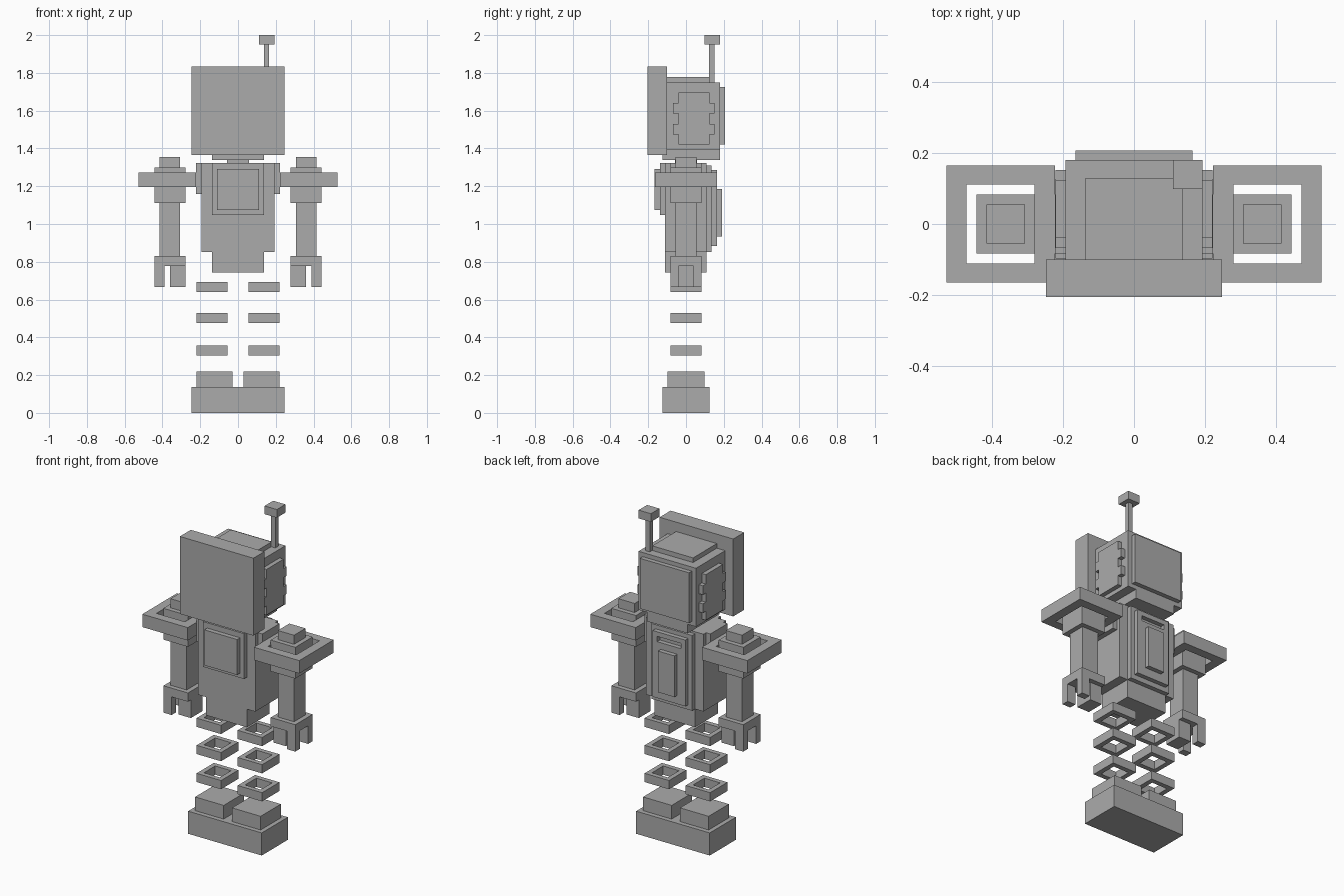
import bpy, bmesh

if "Cube" in bpy.data.objects:
    bpy.data.objects.remove(bpy.data.objects["Cube"])

grey = bpy.data.materials.new("robot_grey")
grey.diffuse_color = (0.41, 0.41, 0.41, 1)
grey.use_nodes = True
grey.node_tree.nodes["Principled BSDF"].inputs["Base Color"].default_value = grey.diffuse_color


def finish(name, bm):
    bmesh.ops.recalc_face_normals(bm, faces=bm.faces)
    mesh = bpy.data.meshes.new(name)
    bm.to_mesh(mesh)
    bm.free()
    mesh.materials.append(grey)
    ob = bpy.data.objects.new(name, mesh)
    bpy.context.collection.objects.link(ob)
    return ob


def add_box(bm, x, y, z):
    """Box between the (min, max) pairs x, y and z."""
    verts = bmesh.ops.create_cube(bm, size=1)["verts"]
    for v in verts:
        v.co = [a + (b - a) * (c + 0.5) for (a, b), c in zip((x, y, z), v.co)]


def box(name, x, y, z):
    bm = bmesh.new()
    add_box(bm, x, y, z)
    return finish(name, bm)


def boxes(name, parts):
    bm = bmesh.new()
    for p in parts:
        add_box(bm, *p)
    return finish(name, bm)


def ring(name, outer, inner, depth, axis="z"):
    """Rectangular frame; outer and inner are (u0, u1, v0, v1)."""
    bm = bmesh.new()
    loops = []
    for u0, u1, v0, v1 in (outer, inner):
        for d in depth:
            pts = [(u0, v0), (u1, v0), (u1, v1), (u0, v1)]
            loops.append([bm.verts.new((u, v, d) if axis == "z" else (u, d, v)) for u, v in pts])
    o0, o1, i0, i1 = loops
    for a, b in ((o0, o1), (o1, i1), (i1, i0), (i0, o0)):
        for k in range(4):
            j = (k + 1) % 4
            bm.faces.new((a[k], a[j], b[j], b[k]))
    return finish(name, bm)


def sym(w):
    return (-w, w)


def side(s, a, b):
    return tuple(sorted((s * a, s * b)))


# Head
box("face_screen", sym(0.247), (-0.205, -0.10), (1.365, 1.835))
box("head", sym(0.193), (-0.10, 0.18), (1.395, 1.75))
box("head_cap", sym(0.137), (-0.10, 0.128), (1.75, 1.778))
box("head_back_plate", sym(0.165), (0.18, 0.207), (1.42, 1.725))
box("jaw", sym(0.137), (-0.125, 0.18), (1.34, 1.395))
box("neck", sym(0.057), sym(0.057), (1.30, 1.34))
box("antenna_rod", (0.137, 0.165), (0.123, 0.151), (1.75, 1.95))
box("antenna_tip", (0.11, 0.192), (0.098, 0.18), (1.95, 2.0))

# Torso
box("torso", sym(0.193), (-0.11, 0.108), (0.853, 1.322))
box("pelvis", sym(0.137), (-0.11, 0.108), (0.743, 0.853))
box("chest_panel", sym(0.137), (-0.138, -0.11), (1.047, 1.322))
box("chest_inner_panel", sym(0.11), (-0.166, -0.138), (1.075, 1.29))
box("back_plate", sym(0.137), (0.108, 0.136), (0.853, 1.31))
box("back_panel", sym(0.11), (0.136, 0.163), (0.883, 1.21))
ring("back_vent", (-0.11, 0.11, 1.21, 1.285), (-0.08, 0.08, 1.225, 1.257), (0.136, 0.163), "y")
box("back_inner_panel", sym(0.055), (0.163, 0.19), (0.935, 1.185))

for s, label in ((-1, "left"), (1, "right")):
    # Ear plate with tabs
    ear_x = side(s, 0.193, 0.22)
    tabs = [(ear_x, (-0.068, 0.152), z) for z in ((1.585, 1.64), (1.475, 1.53))]
    boxes(label + "_ear", [(ear_x, (-0.04, 0.124), (1.42, 1.697))] + tabs)

    # Shoulder and arm
    box(label + "_shoulder_joint", side(s, 0.193, 0.222), sym(0.083), (1.16, 1.322))
    ring(label + "_shoulder_ring", side(s, 0.222, 0.527) + (-0.165, 0.165),
         side(s, 0.279, 0.47) + (-0.111, 0.111), (1.195, 1.273))
    arm_x = side(s, 0.278, 0.443)
    box(label + "_upper_arm", arm_x, sym(0.083), (1.11, 1.30))
    box(label + "_shoulder_knob", side(s, 0.306, 0.415), sym(0.055), (1.30, 1.355))
    box(label + "_forearm", side(s, 0.306, 0.415), sym(0.055), (0.83, 1.11))
    box(label + "_hand", arm_x, sym(0.083), (0.777, 0.83))
    finger_x = side(s, 0.388, 0.443)
    boxes(label + "_fingers", [(finger_x, (-0.083, -0.04), (0.667, 0.777)),
                               (finger_x, (0.04, 0.083), (0.667, 0.777)),
                               (side(s, 0.278, 0.36), sym(0.055), (0.667, 0.777))])

    # Floating leg rings and foot
    for i, z in enumerate((0.305, 0.475, 0.64)):
        ring(f"{label}_leg_ring_{i + 1}", side(s, 0.056, 0.22) + (-0.083, 0.083),
             side(s, 0.085, 0.191) + (-0.054, 0.054), (z, z + 0.053))
    box(label + "_foot", side(s, 0.028, 0.22), sym(0.097), (0.137, 0.22))

box("foot_base", sym(0.247), sym(0.125), (0, 0.137))
